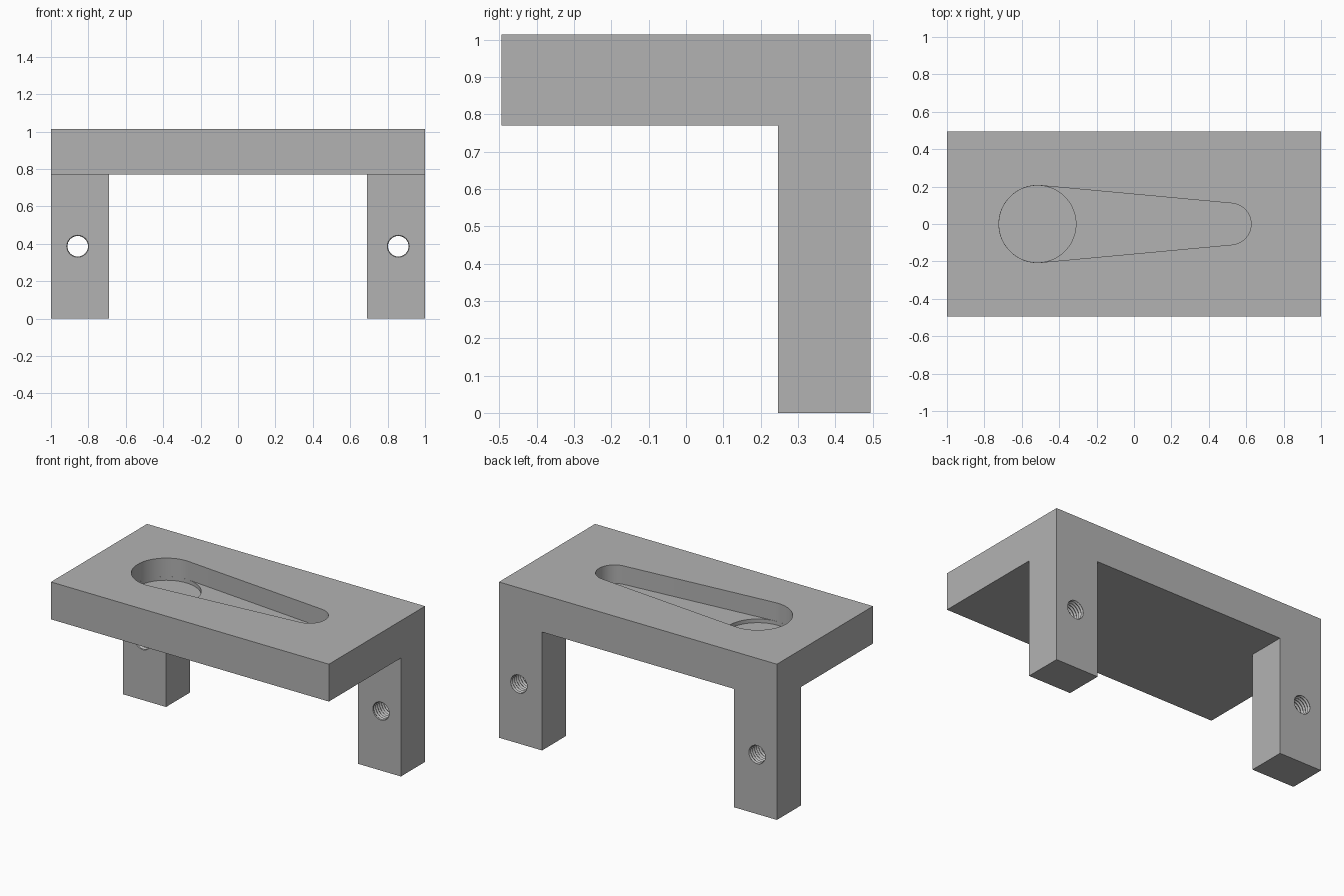
import bpy, bmesh, math

if "Cube" in bpy.data.objects:
    bpy.data.objects.remove(bpy.data.objects["Cube"], do_unlink=True)

TOP, UNDER = 1.013, 0.77          # plate heights
HALF_Y, LEG_Y = 0.494, 0.246      # plate half depth, front of legs
LEG_X = 0.69                      # inner side of legs
BIG_X, BIG_R = -0.516, 0.206      # wide end of the slot
TIP_X, TIP_R = 0.515, 0.111       # narrow end of the slot
SLOT_Z, POCKET_Z = TOP - 0.12, TOP - 0.144

grey = bpy.data.materials.new("plain grey")
grey.use_nodes = True
colour = (0.45, 0.45, 0.45, 1)
grey.diffuse_color = colour
grey.node_tree.nodes["Principled BSDF"].inputs["Base Color"].default_value = colour


def loft(name, loops):
    """Closed solid through matching loops of points."""
    bm = bmesh.new()
    rings = [[bm.verts.new(p) for p in loop] for loop in loops]
    for a, b in zip(rings, rings[1:]):
        for i in range(len(a)):
            j = (i + 1) % len(a)
            bm.faces.new((a[i], a[j], b[j], b[i]))
    bm.faces.new(rings[0][::-1])
    bm.faces.new(rings[-1])
    bmesh.ops.recalc_face_normals(bm, faces=bm.faces)
    mesh = bpy.data.meshes.new(name)
    bm.to_mesh(mesh)
    bm.free()
    mesh.materials.append(grey)
    obj = bpy.data.objects.new(name, mesh)
    bpy.context.collection.objects.link(obj)
    return obj


def arc(cx, r, start, end, n):
    angles = [start + (end - start) * i / n for i in range(n + 1)]
    return [(cx + r * math.cos(a), r * math.sin(a)) for a in angles]


def prism(name, outline, z0, z1):
    return loft(name, [[(x, y, z) for x, y in outline] for z in (z0, z1)])


def cut(target, cutter):
    cutter.hide_render = True
    mod = target.modifiers.new("cut", "BOOLEAN")
    mod.operation, mod.solver, mod.object = "DIFFERENCE", "EXACT", cutter
    bpy.context.view_layer.objects.active = target
    bpy.ops.object.modifier_apply(modifier=mod.name)
    bpy.data.objects.remove(cutter, do_unlink=True)


# Bracket: L-shaped side profile swept across the width
side = [(-HALF_Y, TOP), (-HALF_Y, UNDER), (LEG_Y, UNDER),
        (LEG_Y, 0), (HALF_Y, 0), (HALF_Y, TOP)]
bracket = loft("bracket", [[(x, y, z) for y, z in side] for x in (-1, 1)])

# Opening between the two legs
gap = [(-LEG_X, 0), (LEG_X, 0), (LEG_X, 1), (-LEG_X, 1)]
cut(bracket, prism("leg_gap", [(x, -0.1 + y * 0.8) for x, y in gap], -0.1, UNDER))

# Tapered slot with tangent sides, and the deeper round pocket at its wide end
t = math.acos((BIG_R - TIP_R) / (TIP_X - BIG_X))
slot = arc(BIG_X, BIG_R, t, 2 * math.pi - t, 40) + arc(TIP_X, TIP_R, -t, t, 32)
cut(bracket, prism("slot", slot, SLOT_Z, TOP + 0.1))
pocket = arc(BIG_X, BIG_R - 0.0005, 0, 2 * math.pi, 72)[:-1]
cut(bracket, prism("pocket", pocket, POCKET_Z, SLOT_Z + 0.03))

# Threaded hole through each leg
PITCH = (HALF_Y - LEG_Y) / 12
for sign in (-1, 1):
    loops = []
    for k in range(-3, 28):
        r = 0.063 if k % 2 else 0.055
        y = LEG_Y + (k + 0.5) * PITCH / 2
        loops.append([(x, y, 0.387 + z)
                      for x, z in arc(sign * 0.857, r, 0, 2 * math.pi, 32)[:-1]])
    cut(bracket, loft("threaded_hole", loops))

bpy.ops.object.select_all(action="DESELECT")
bracket.select_set(True)
bpy.context.view_layer.objects.active = bracket
bpy.ops.object.shade_smooth_by_angle(angle=math.radians(25))
